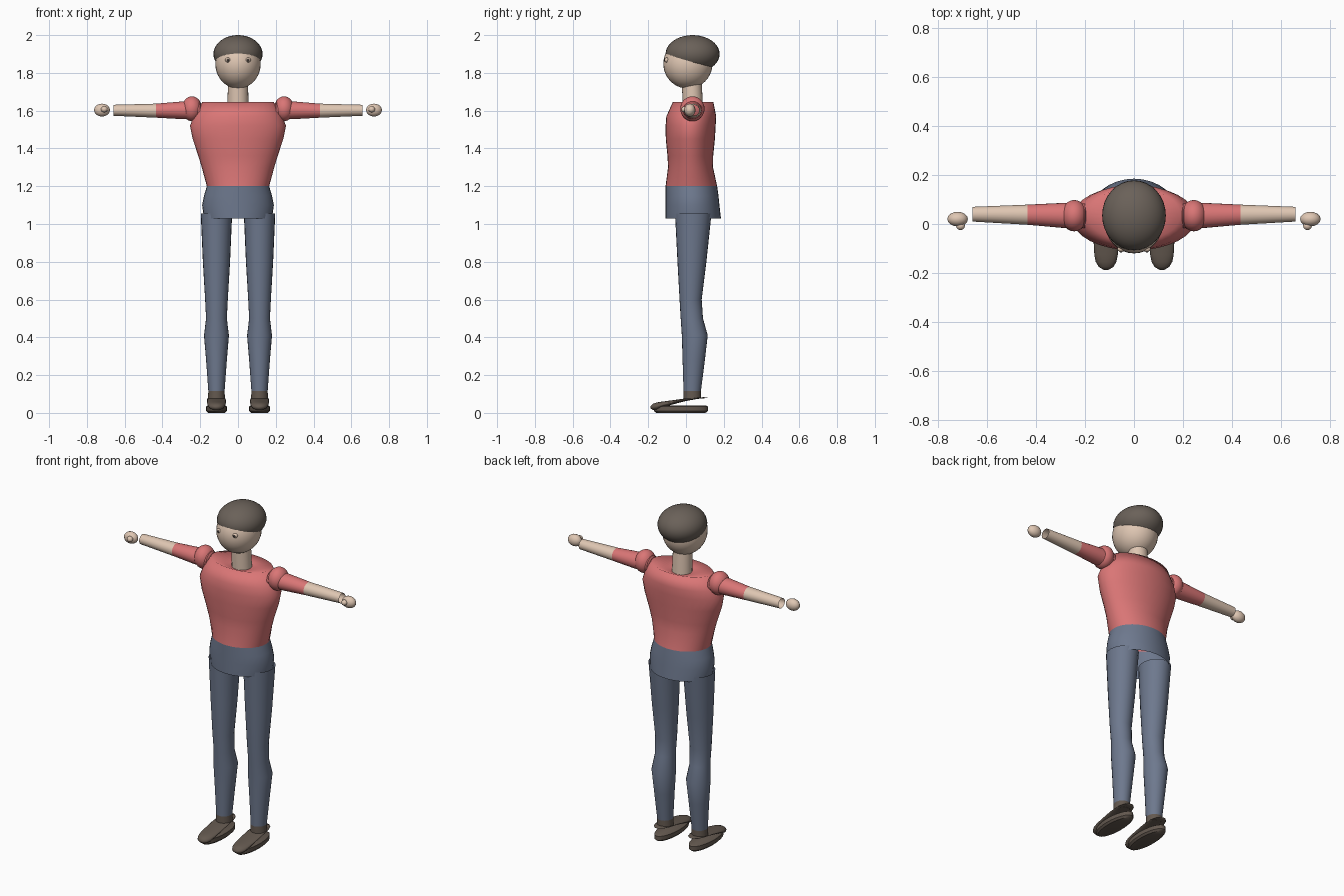
import bpy, bmesh, math
from mathutils import Vector

if "Cube" in bpy.data.objects:
    bpy.data.objects.remove(bpy.data.objects["Cube"])


def material(name, rgb):
    m = bpy.data.materials.new(name)
    m.diffuse_color = (*rgb, 1)
    m.use_nodes = True
    m.node_tree.nodes["Principled BSDF"].inputs["Base Color"].default_value = m.diffuse_color
    return m


SKIN = material("skin", (0.74, 0.57, 0.45))
HAIR = material("hair_brown", (0.145, 0.12, 0.10))
RED = material("shirt_red", (0.70, 0.18, 0.18))
BLUE = material("trouser_blue", (0.155, 0.19, 0.27))
SHOE = material("shoe_brown", (0.125, 0.098, 0.078))
DARK = material("pupil_dark", (0.05, 0.04, 0.035))


def finish(name, bm, mat, angle=None):
    bmesh.ops.recalc_face_normals(bm, faces=bm.faces)
    me = bpy.data.meshes.new(name)
    bm.to_mesh(me)
    bm.free()
    ob = bpy.data.objects.new(name, me)
    bpy.context.collection.objects.link(ob)
    me.materials.append(mat)
    me.shade_smooth()
    if angle:
        bpy.ops.object.select_all(action='DESELECT')
        ob.select_set(True)
        bpy.context.view_layer.objects.active = ob
        bpy.ops.object.shade_smooth_by_angle(angle=math.radians(angle))
    return ob


def loft(name, rings, mat, axis='z', n=24, caps=(False, False), angle=None):
    """Each ring is (centre, radius_a, radius_b), lying across the axis."""
    a, b = {'z': ((1, 0, 0), (0, 1, 0)), 'x': ((0, 1, 0), (0, 0, 1)),
            'y': ((1, 0, 0), (0, 0, 1))}[axis]
    a, b = Vector(a), Vector(b)
    bm = bmesh.new()
    loops = []
    for c, ra, rb in rings:
        loops.append([bm.verts.new(Vector(c) + a * ra * math.cos(t) + b * rb * math.sin(t))
                      for t in (2 * math.pi * i / n for i in range(n))])
    for p, q in zip(loops, loops[1:]):
        for i in range(n):
            j = (i + 1) % n
            bm.faces.new((p[i], p[j], q[j], q[i]))
    for cap, loop in zip(caps, (loops[0], loops[-1])):
        if cap:
            bm.faces.new(loop)
    return finish(name, bm, mat, angle)


def ball(name, centre, radii, mat, u=24, v=16, keep=None):
    bm = bmesh.new()
    bmesh.ops.create_uvsphere(bm, u_segments=u, v_segments=v, radius=1)
    for p in bm.verts:
        p.co = Vector([c + r * k for c, r, k in zip(centre, radii, p.co)])
    if keep:  # trim below a plane given by point and normal
        bmesh.ops.bisect_plane(bm, geom=bm.verts[:] + bm.edges[:] + bm.faces[:],
                               plane_co=keep[0], plane_no=keep[1], clear_inner=True)
    return finish(name, bm, mat)


# Head, hair cap and neck
ball("head", (0, 0.01, 1.848), (0.12, 0.13, 0.131), SKIN, 32, 20)
ball("hair", (0, 0.035, 1.9), (0.13, 0.143, 0.1), HAIR, 32, 20,
     keep=((0, 0, 1.862), (0, 0.23, 1)))
loft("neck", [((0, 0.037, 1.61), 0.056, 0.053), ((0, 0.03, 1.76), 0.053, 0.053)], SKIN)

# Shirt body: (z, half width, front y, back y), with a dipped collar
shirt = [(1.2, 0.165, -0.108, 0.165), (1.3, 0.192, -0.095, 0.143), (1.36, 0.21, -0.098, 0.144),
         (1.45, 0.24, -0.107, 0.153), (1.52, 0.254, -0.108, 0.157), (1.57, 0.235, -0.104, 0.16),
         (1.645, 0.19, -0.07, 0.145), (1.618, 0.05, -0.015, 0.088)]
hips = [(1.03, 0.18, -0.108, 0.185), (1.1, 0.19, -0.108, 0.177),
        (1.15, 0.18, -0.108, 0.172), (1.2, 0.165, -0.108, 0.165)]
for name, prof, mat in (("shirt", shirt, RED), ("hips", hips, BLUE)):
    loft(name, [((0, (f + b) / 2, z), w, (b - f) / 2) for z, w, f, b in prof], mat, n=32)

for side, s in (("left", 1), ("right", -1)):
    # Eyes
    ball(side + "_eye", (s * 0.053, -0.102, 1.868), (0.015, 0.012, 0.013), SKIN, 16, 10)
    ball(side + "_pupil", (s * 0.053, -0.111, 1.868), (0.008, 0.005, 0.008), DARK, 12, 8)

    # Shoulder, sleeve, forearm
    ball(side + "_shoulder", (s * 0.244, 0.034, 1.61), (0.053, 0.064, 0.066), RED)
    loft(side + "_sleeve", [((s * 0.2, 0.034, 1.603), 0.05, 0.05),
                            ((s * 0.29, 0.035, 1.602), 0.051, 0.047),
                            ((s * 0.435, 0.038, 1.6), 0.041, 0.037)], RED, 'x')
    loft(side + "_forearm", [((s * 0.435, 0.038, 1.6), 0.041, 0.037),
                             ((s * 0.66, 0.04, 1.602), 0.03, 0.029)], SKIN, 'x')

    # Hand and thumb
    ball(side + "_hand", (s * 0.72, 0.02, 1.603), (0.042, 0.03, 0.034), SKIN, 16, 12)
    ball(side + "_thumb", (s * 0.708, -0.008, 1.607), (0.018, 0.017, 0.016), SKIN, 12, 8)

    # Trouser leg: (z, half width, front y, back y)
    leg = [(1.055, 0.083, -0.058, 0.135), (0.8, 0.072, -0.045, 0.108), (0.6, 0.06, -0.034, 0.083),
           (0.5, 0.055, -0.028, 0.09), (0.41, 0.066, -0.022, 0.115), (0.28, 0.055, -0.018, 0.1),
           (0.115, 0.043, -0.013, 0.079)]
    x = s * 0.114
    loft(side + "_leg", [((x, (f + b) / 2, z), w, (b - f) / 2) for z, w, f, b in leg], BLUE)
    loft(side + "_ankle", [((x, 0.033, 0.115), 0.043, 0.046),
                           ((x, 0.033, 0.075), 0.045, 0.047)], SHOE)

    # Shoe upper: thin tilted plate that thickens into a round toe
    upper = [(0.114, 0.081, 0.012, 0.001), (0.095, 0.08, 0.033, 0.003), (0.06, 0.078, 0.046, 0.004),
             (0, 0.07, 0.05, 0.007), (-0.07, 0.056, 0.05, 0.011), (-0.125, 0.044, 0.048, 0.016),
             (-0.155, 0.035, 0.042, 0.02), (-0.175, 0.031, 0.03, 0.017), (-0.187, 0.03, 0.01, 0.006)]
    loft(side + "_shoe_upper", [((x, y, z), w, h) for y, z, w, h in upper],
         SHOE, 'y', 16, (True, True))

    # Shoe sole: long flat oval
    loft(side + "_shoe_sole", [((x, -0.027, 0.0), 0.045, 0.13), ((x, -0.027, 0.01), 0.055, 0.143),
                               ((x, -0.027, 0.034), 0.055, 0.143), ((x, -0.027, 0.04), 0.046, 0.132)],
         SHOE, caps=(True, True), angle=40)
